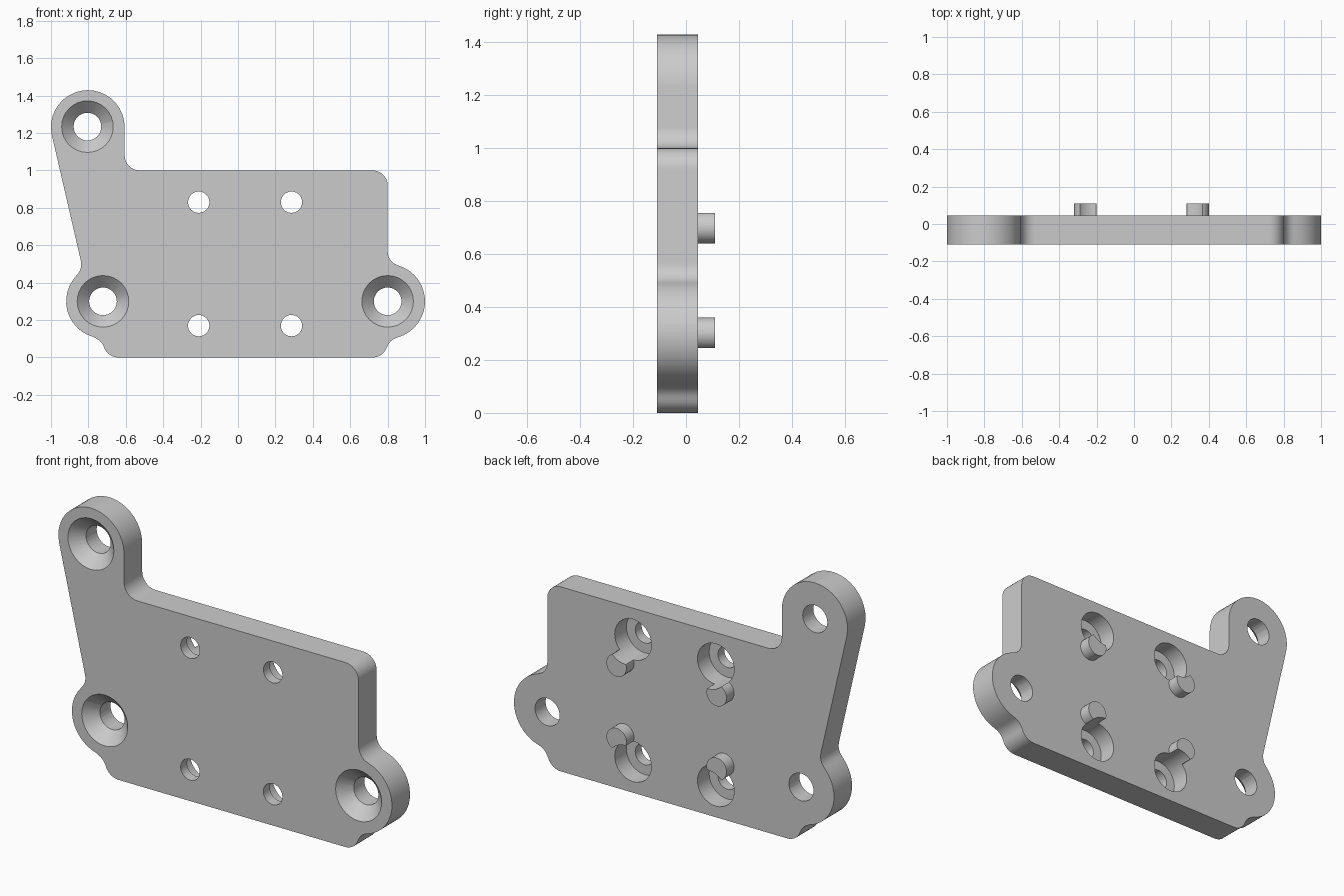
import bpy, bmesh, math
from mathutils import Matrix, Vector

if "Cube" in bpy.data.objects:
    bpy.data.objects.remove(bpy.data.objects["Cube"], do_unlink=True)

FRONT, BACK, PEG_END = -0.11, 0.045, 0.11

grey = bpy.data.materials.new("light grey")
grey.use_nodes = True
colour = (0.6, 0.6, 0.6, 1)
grey.diffuse_color = colour
grey.node_tree.nodes["Principled BSDF"].inputs["Base Color"].default_value = colour


def add_object(name, bm):
    bmesh.ops.recalc_face_normals(bm, faces=bm.faces)
    mesh = bpy.data.meshes.new(name)
    bm.to_mesh(mesh)
    bm.free()
    mesh.materials.append(grey)
    obj = bpy.data.objects.new(name, mesh)
    bpy.context.collection.objects.link(obj)
    return obj


def rod(name, x, z, y0, y1, r0, r1=None, sides=32):
    """Cylinder or cone along y, radius r0 at y0 and r1 at y1."""
    bm = bmesh.new()
    place = Matrix.Translation((x, (y0 + y1) / 2, z)) @ Matrix.Rotation(-math.pi / 2, 4, "X")
    bmesh.ops.create_cone(bm, cap_ends=True, segments=sides, radius1=r0,
                          radius2=r0 if r1 is None else r1, depth=y1 - y0, matrix=place)
    return add_object(name, bm)


def combine(target, tool, operation):
    mod = target.modifiers.new(operation, "BOOLEAN")
    mod.operation, mod.solver, mod.object = operation, "EXACT", tool
    bpy.context.view_layer.objects.active = target
    bpy.ops.object.modifier_apply(modifier=mod.name)
    bpy.data.objects.remove(tool, do_unlink=True)


# Outline as tangent arcs: centre x, centre z, radius, start and end angle
arcs = [
    (0.72, 0.08, 0.08, -90, -18.5),
    (0.872, 0.029, 0.08, 161.5, 104.9),
    (0.80, 0.30, 0.20, -75.1, 73.4),
    (0.88, 0.568, 0.08, 253.4, 180),
    (0.72, 0.92, 0.08, 0, 90),
    (-0.526, 1.08, 0.08, 270, 180),
    (-0.803, 1.232, 0.197, 0, 192.6),
    (-0.918, 0.498, 0.08, 12.6, -45.3),
    (-0.722, 0.30, 0.197, 134.7, 255.1),
    (-0.792, 0.029, 0.08, 75.1, 18.5),
    (-0.64, 0.08, 0.08, 198.5, 270),
]
outline = []
for cx, cz, r, start, end in arcs:
    steps = max(4, round(abs(end - start) / 10))
    for i in range(steps + 1):
        a = math.radians(start + (end - start) * i / steps)
        p = Vector((cx + r * math.cos(a), FRONT, cz + r * math.sin(a)))
        if not outline or (p - outline[-1]).length > 0.006:
            outline.append(p)

# Plate body
bm = bmesh.new()
face = bm.faces.new([bm.verts.new(p) for p in outline])
extruded = bmesh.ops.extrude_face_region(bm, geom=[face])["geom"]
bmesh.ops.translate(bm, vec=(0, BACK - FRONT, 0),
                    verts=[v for v in extruded if isinstance(v, bmesh.types.BMVert)])
plate = add_object("mounting_plate", bm)

# Locating pegs on the back
for x in (-0.26, 0.34):
    for z in (0.30, 0.70):
        combine(plate, rod("peg", x, z, 0.0, PEG_END, 0.06), "UNION")

# Small holes with wide counterbores from the back, which also bite into the pegs
for x in (-0.21, 0.286):
    for z in (0.17, 0.83):
        combine(plate, rod("small_hole", x, z, FRONT - 0.1, BACK, 0.057), "DIFFERENCE")
        combine(plate, rod("counterbore", x, z, BACK - 0.1, PEG_END + 0.1, 0.11), "DIFFERENCE")

# Countersunk screw holes in the three lobes
for x, z in ((-0.805, 1.234), (-0.722, 0.30), (0.80, 0.30)):
    combine(plate, rod("screw_hole", x, z, FRONT - 0.1, BACK + 0.1, 0.074), "DIFFERENCE")
    combine(plate, rod("countersink", x, z, FRONT - 0.02, FRONT + 0.065, 0.158, 0.073),
            "DIFFERENCE")

bpy.ops.object.select_all(action="DESELECT")
plate.select_set(True)
bpy.context.view_layer.objects.active = plate
bpy.ops.object.shade_smooth_by_angle(angle=math.radians(30))
